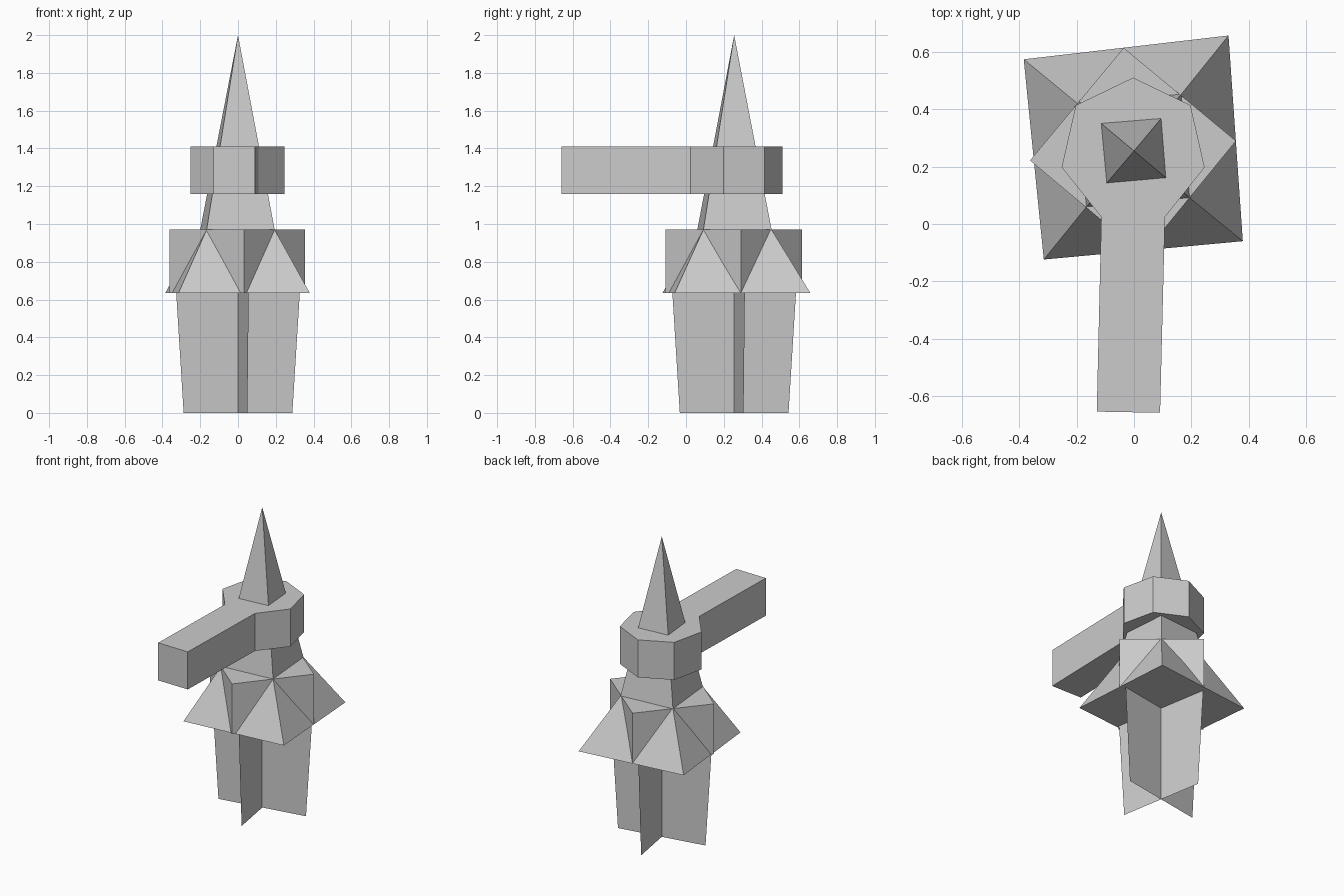
import bpy
from math import sin, cos, radians

if "Cube" in bpy.data.objects:
    bpy.data.objects.remove(bpy.data.objects["Cube"])

CX, CY = 0.0, 0.255  # tower axis


def ring(radius, start, sides, z, cx=CX, cy=CY):
    """Regular polygon of points at height z."""
    return [(cx + radius * cos(radians(start + 360 * i / sides)),
             cy + radius * sin(radians(start + 360 * i / sides)), z)
            for i in range(sides)]


def add_mesh(name, verts, faces):
    me = bpy.data.meshes.new(name)
    me.from_pydata(verts, [], faces)
    me.update()
    ob = bpy.data.objects.new(name, me)
    bpy.context.collection.objects.link(ob)
    return ob


def loft(name, low, high):
    """Closed solid between two matching outlines; a single point makes a tip."""
    n = len(low)
    faces = [tuple(reversed(range(n)))]
    for i in range(n):
        j = (i + 1) % n
        faces.append((i, j, n) if len(high) == 1 else (i, j, n + j, n + i))
    if len(high) > 1:
        faces.append(tuple(range(n, 2 * n)))
    return add_mesh(name, low + high, faces)


# Tall four-sided spire running through the collar
spire_base = [(0.165, 0.453, 0.97), (-0.2, 0.423, 0.97),
              (-0.166, 0.06, 0.97), (0.194, 0.092, 0.97)]
loft("spire", spire_base, [(CX, CY, 2.0)])

# Flared skirt below the spire
skirt_base = [(0.33, 0.658, 0.635), (-0.385, 0.575, 0.635),
              (-0.315, -0.124, 0.635), (0.38, -0.06, 0.635)]
loft("skirt", skirt_base, spire_base)

# Square block turned an eighth, whose corners break through the skirt
block = [(0.356, 0.29), (-0.036, 0.615), (-0.363, 0.222), (0.031, -0.108)]
loft("skirt_block", [(x, y, 0.635) for x, y in block],
     [(x, y, 0.97) for x, y in block])

# Seven-sided collar with its front side drawn out into an arm
outline = [p[:2] for p in ring(0.256, 90, 7, 0, -0.003)]
outline[4:4] = [(-0.13, -0.655), (0.091, -0.659)]
loft("collar_arm", [(x, y, 1.16) for x, y in outline],
     [(x, y, 1.41) for x, y in outline])

# Two crossed flat fins, slightly wider at the top
for k in range(2):
    a = radians(9.8 + 90 * k)
    pts = [(CX + r * cos(a), CY + r * sin(a), z)
           for r, z in ((-0.292, 0), (0, 0), (0.292, 0),
                        (0.332, 0.635), (0, 0.635), (-0.332, 0.635))]
    add_mesh(f"fin_{k + 1}", pts, [(0, 1, 4, 5), (1, 2, 3, 4)])
